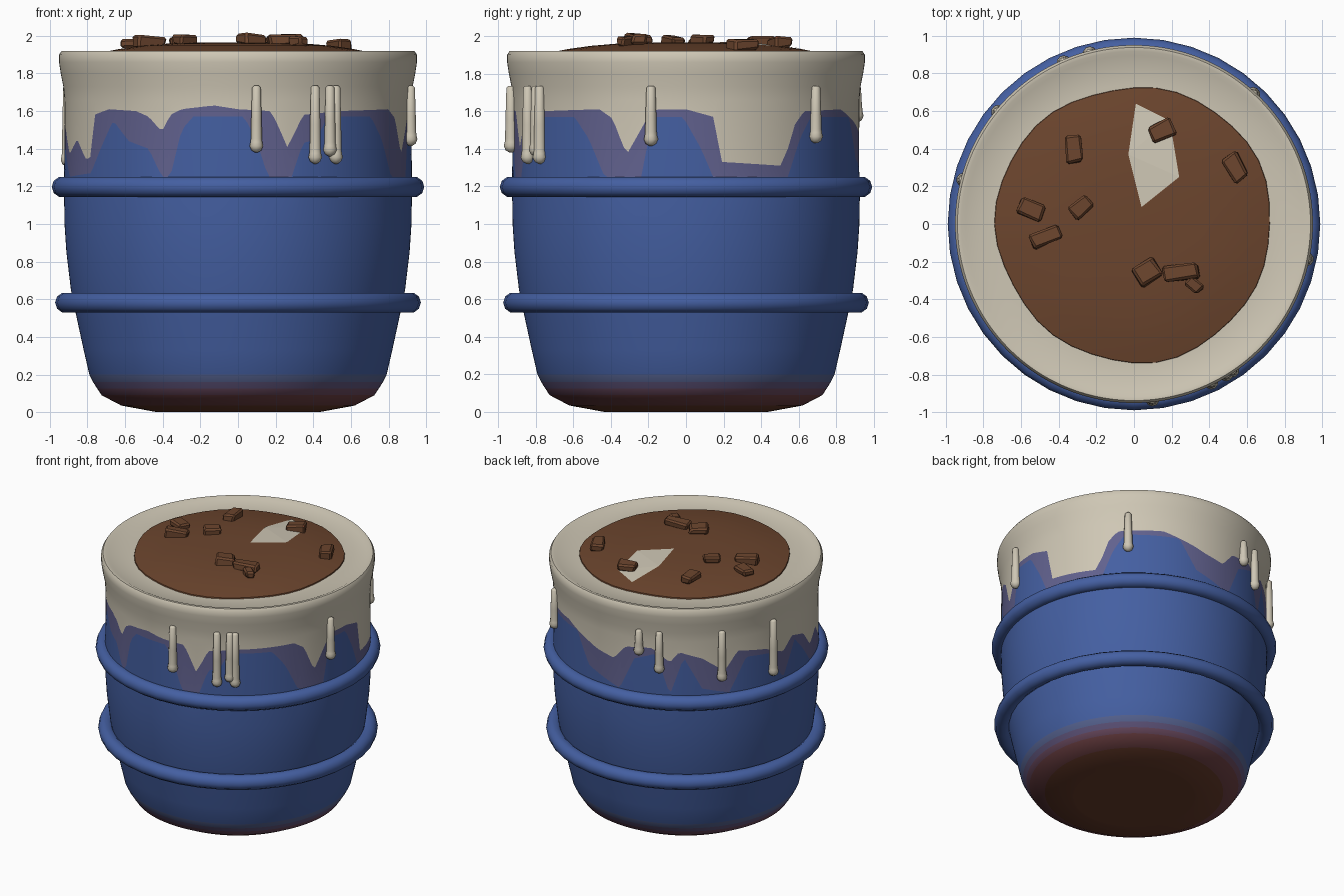
import bpy, bmesh, math, random
from mathutils import Vector, Matrix

random.seed(4)
if "Cube" in bpy.data.objects:
    bpy.data.objects.remove(bpy.data.objects["Cube"], do_unlink=True)


def material(name, *rgb):
    m = bpy.data.materials.new(name)
    m.use_nodes = True
    m.diffuse_color = (*rgb, 1)
    m.node_tree.nodes["Principled BSDF"].inputs["Base Color"].default_value = (*rgb, 1)
    return m


BLUE = material("glaze blue", .058, .115, .36)
CREAM = material("cream glaze", .62, .57, .46)
STAIN = material("stained purple", .12, .12, .27)
SOIL = material("soil brown", .15, .06, .027)
CLAY = material("bare clay", .13, .042, .022)
RUST = material("rusty plum", .15, .05, .055)
PLUM = material("plum", .14, .065, .11)
VIOLET = material("violet", .11, .085, .19)
SLATE = material("slate blue", .09, .12, .27)
EMBER = material("warm chip", .5, .13, .06)


def finish(bm, name, mats, angle=35):
    """Turn a bmesh into a named object with consistent normals and shading."""
    bmesh.ops.recalc_face_normals(bm, faces=bm.faces)
    mesh = bpy.data.meshes.new(name)
    bm.to_mesh(mesh)
    bm.free()
    for m in mats:
        mesh.materials.append(m)
    ob = bpy.data.objects.new(name, mesh)
    bpy.context.collection.objects.link(ob)
    if angle:
        bpy.ops.object.select_all(action='DESELECT')
        ob.select_set(True)
        bpy.context.view_layer.objects.active = ob
        bpy.ops.object.shade_smooth_by_angle(angle=math.radians(angle))
    return ob


def direction(deg):
    """Unit vector around the pot: 0 is the front, 90 is +x."""
    a = math.radians(deg)
    return Vector((math.sin(a), -math.cos(a), 0))


def lathe(bm, rings, cols, closed=False):
    """Rings are functions of angle giving (radius, z, material of the band above)."""
    grid = []
    for ring in rings:
        row = []
        for i in range(cols):
            deg = -180 + 360 * i / cols
            r, z, _ = ring(deg)
            row.append(bm.verts.new(direction(deg) * r + Vector((0, 0, z))))
        grid.append(row)
    pairs = list(zip(grid, grid[1:], rings))
    if closed:
        pairs.append((grid[-1], grid[0], rings[-1]))
    else:
        bm.faces.new(grid[0]).material_index = rings[0](0)[2]
        bm.faces.new(grid[-1]).material_index = rings[-1](0)[2]
    for low, high, ring in pairs:
        for i in range(cols):
            j = (i + 1) % cols
            f = bm.faces.new((low[i], low[j], high[j], high[i]))
            f.material_index = ring(0)[2]


def curve(points):
    """Periodic piecewise linear function of angle."""
    pts = [(points[-1][0] - 360, points[-1][1])] + points + [(points[0][0] + 360, points[0][1])]

    def f(x):
        for (a, u), (b, v) in zip(pts, pts[1:]):
            if a <= x <= b:
                return u + (v - u) * (x - a) / (b - a)
        return pts[0][1]
    return f


# Lower edge of the cream glaze, and of the stain beneath it
cream_edge = curve([
    (-178, 1.47), (-172, 1.58), (-160, 1.6), (-152, 1.5), (-148, 1.58), (-138, 1.53), (-128, 1.42),
    (-122, 1.56), (-108, 1.52), (-98, 1.45), (-92, 1.54), (-83, 1.5), (-76, 1.37), (-68, 1.45),
    (-61, 1.34), (-58, 1.36), (-56, 1.58), (-48, 1.61), (-36, 1.6), (-31, 1.57), (-26, 1.49),
    (-23, 1.58), (-19, 1.61), (-8, 1.63), (0, 1.61), (11, 1.6), (14, 1.5), (16.5, 1.41), (19, 1.48),
    (22, 1.58), (35, 1.6), (60, 1.61), (65, 1.56), (67, 1.48), (70, 1.37), (73, 1.45), (77, 1.56),
    (80, 1.61), (90, 1.61), (99, 1.57), (102, 1.33), (123, 1.31), (126, 1.4), (129, 1.53),
    (133, 1.6), (153, 1.61), (168, 1.53), (173, 1.5)])
stain_edge = curve([
    (-175, 1.25), (-168, 1.5), (-158, 1.56), (-152, 1.25), (-146, 1.54), (-138, 1.3), (-126, 1.25),
    (-118, 1.5), (-106, 1.48), (-98, 1.25), (-90, 1.5), (-84, 1.4), (-76, 1.25), (-58, 1.27),
    (-46, 1.55), (-39, 1.44), (-31, 1.4), (-26, 1.25), (-23, 1.25), (-19, 1.5), (-15, 1.57),
    (2, 1.57), (6, 1.45), (10, 1.25), (18, 1.25), (22, 1.43), (27, 1.45), (31, 1.57), (50, 1.57),
    (56, 1.45), (62, 1.25), (75, 1.25), (79, 1.57), (89, 1.57), (95, 1.4), (99, 1.25), (126, 1.25),
    (131, 1.45), (136, 1.57), (160, 1.57), (168, 1.35)])


def fixed(r, z, mat):
    return lambda deg: (r, z, mat)


# Pot body with a painted foot, drip edge and rolled rim
POT = [BLUE, CREAM, STAIN, CLAY, RUST, PLUM, VIOLET, SLATE]
foot = [(.43, 0, 3), (.62, .035, 4), (.725, .09, 5), (.748, .125, 6), (.77, .16, 7), (.79, .2, 0)]
wall = [(.82, .33, 0), (.857, .5, 0), (.888, .65, 0), (.912, .85, 0), (.922, 1, 0), (.925, 1.2, 0)]
rim = [(.922, 1.66, 1), (.928, 1.73, 1), (.942, 1.8, 1), (.951, 1.86, 1), (.951, 1.9, 1),
       (.938, 1.92, 1), (.918, 1.92, 1), (.895, 1.908, 1), (.74, 1.9, 1)]
rings = [fixed(.42, 0, 3)] + [fixed(*p) for p in foot + wall]
rings.append(lambda d: (.921, min(stain_edge(d), cream_edge(d) - .003), 2))
rings.append(lambda d: (.921, cream_edge(d), 1))
rings += [fixed(*p) for p in rim]
bm = bmesh.new()
lathe(bm, rings, 240)
finish(bm, "pot_body", POT)

# Two raised hoops
for name, major, z in (("upper_hoop", .935, 1.197), ("lower_hoop", .917, .582)):
    section = [(major + .055 * math.cos(t), z + .055 * math.sin(t), 0)
               for t in (math.tau * k / 10 for k in range(10))]
    bm = bmesh.new()
    lathe(bm, [fixed(*p) for p in section], 40, closed=True)
    finish(bm, name, [BLUE], 60)


# Soil mound
def mound(r):
    return 1.966 - .058 * (r / .73) ** 3


bm = bmesh.new()


def soil_ring(r, z):
    def ring(d):
        a = math.radians(d)
        return r * (1 + .012 * math.sin(3 * a + 1) + .008 * math.sin(7 * a)), z, 0
    return ring


lathe(bm, [soil_ring(.735, 1.89)] + [soil_ring(r, mound(r)) for r in (.73, .62, .5, .37, .24, .1)], 40)
finish(bm, "soil", [SOIL])

# Pale shard lying on the soil
outline = [(.01, .64), (-.03, .37), (.04, .09), (.24, .25), (.19, .55)]
bm = bmesh.new()
face = bm.faces.new([bm.verts.new((x, y, mound(math.hypot(x, y)) + .004)) for x, y in outline])
bmesh.ops.triangulate(bm, faces=[face])
finish(bm, "pale_shard", [CREAM], None)

# Rough chunks: place, size, turn, whether it has a warm face
chunks = [(-.32, .4, .08, .14, 5, 0), (-.55, .08, .14, .09, -25, 0), (-.28, .09, .12, .09, 40, 0),
          (-.47, -.07, .16, .08, 25, 0), (.15, .5, .13, .09, 22, 1), (.54, .3, .09, .15, 32, 0),
          (.07, -.26, .13, .11, 30, 1), (.25, -.26, .18, .08, 8, 0), (.32, -.33, .09, .06, -40, 0)]
for n, (x, y, w, d, turn, warm) in enumerate(chunks):
    bm = bmesh.new()
    bmesh.ops.create_cube(bm, size=1)
    for v in bm.verts:
        v.co = Vector((v.co.x * w, v.co.y * d, v.co.z * .056))
        v.co += Vector([random.uniform(-.01, .01) for _ in range(3)])
    bmesh.ops.bevel(bm, geom=bm.edges[:], offset=.012, segments=1, affect='EDGES')
    bm.normal_update()
    if warm:
        top = [f for f in bm.faces if f.normal.z > .5]
        max(top, key=lambda f: f.calc_center_median().x - f.calc_area()).material_index = 1
    z = mound(math.hypot(x, y)) + .02
    bm.transform(Matrix.Translation((x, y, z)) @ Matrix.Rotation(math.radians(turn), 4, 'Z'))
    finish(bm, f"chunk_{n + 1}", [SOIL, EMBER], 30)

# Hanging drips: angle around the pot and lowest point
drips = [(6, 1.38), (26, 1.32), (31.5, 1.36), (33.8, 1.32), (78.5, 1.415), (137.5, 1.43),
         (-165.5, 1.54), (-156.5, 1.42), (-129.5, 1.35), (-104.5, 1.305)]
for n, (deg, low) in enumerate(drips):
    span = 1.735 - low
    shape = [(.008, low), (.028, low + .012), (.038, low + .035), (.033, low + .055),
             (.031, low + .075), (.029, low + span * .5), (.024, 1.725), (.014, 1.735)]
    bm = bmesh.new()
    lathe(bm, [fixed(r, z, 0) for r, z in shape], 10)
    bm.transform(Matrix.Translation(direction(deg) * .936))
    finish(bm, f"drip_{n + 1}", [CREAM], 50)
